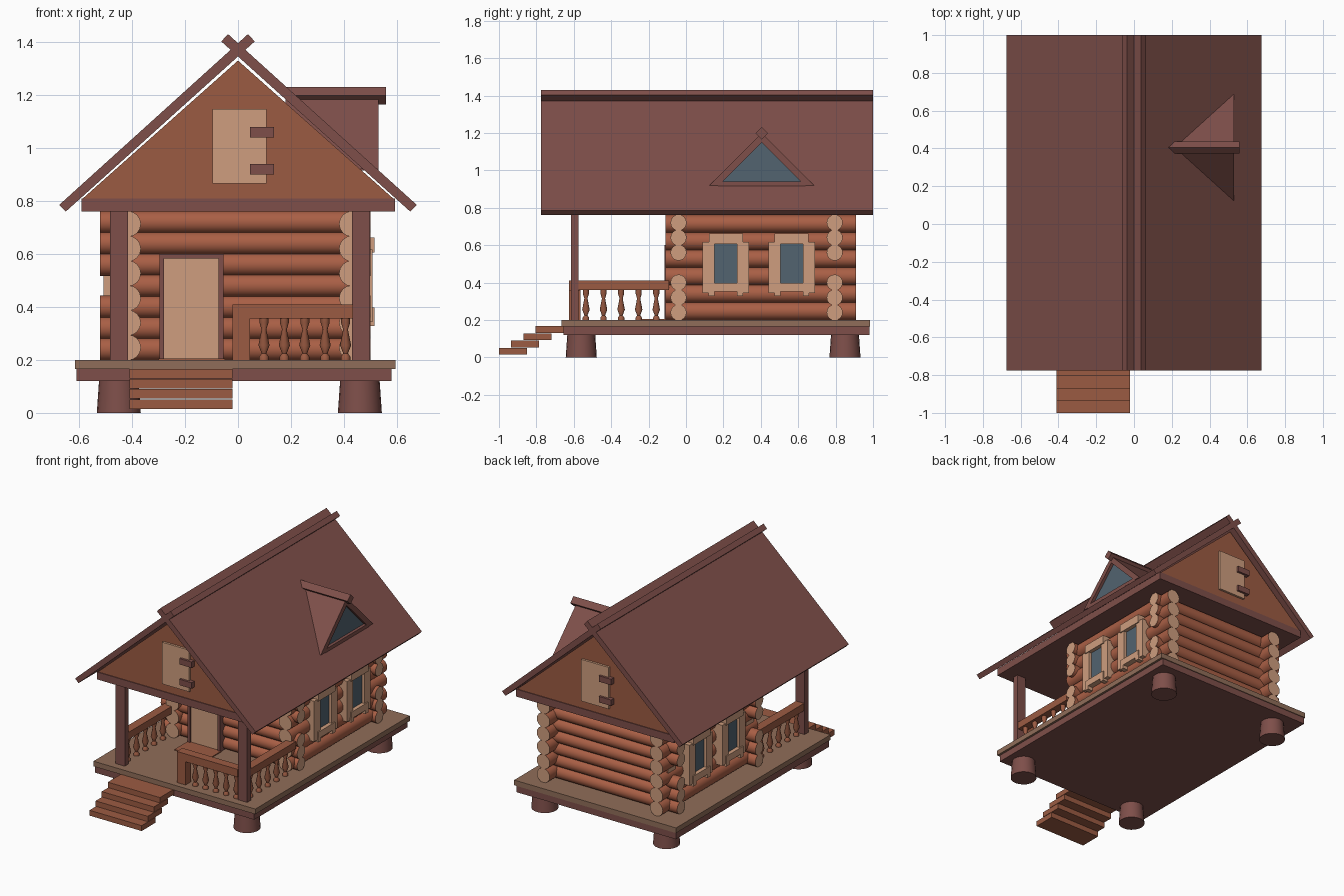
import bpy, bmesh, math
from mathutils import Matrix, Vector

old = bpy.data.objects.get("Cube")
if old:
    bpy.data.objects.remove(old, do_unlink=True)


def material(name, r, g, b):
    m = bpy.data.materials.new(name)
    m.use_nodes = True
    m.diffuse_color = (r, g, b, 1)
    m.node_tree.nodes["Principled BSDF"].inputs["Base Color"].default_value = (r, g, b, 1)
    return m


DARK = material("dark_red_brown", .21, .078, .068)
WOOD = material("orange_wood", .33, .105, .055)
LOG = material("log_bark", .40, .115, .06)
PALE = material("pale_wood", .62, .34, .21)
FLOOR = material("floor_boards", .28, .155, .10)
GLASS = material("glass", .085, .125, .16)


def finish(name, bm, *mats):
    bmesh.ops.recalc_face_normals(bm, faces=bm.faces)
    mesh = bpy.data.meshes.new(name)
    bm.to_mesh(mesh)
    bm.free()
    for m in mats:
        mesh.materials.append(m)
    ob = bpy.data.objects.new(name, mesh)
    bpy.context.collection.objects.link(ob)
    return ob


def box(name, x, y, z, mat):
    bm = bmesh.new()
    bmesh.ops.create_cube(bm, size=1)
    for v in bm.verts:
        v.co = Vector([(r[0] + r[1]) / 2 + c * (r[1] - r[0]) for c, r in zip(v.co, (x, y, z))])
    return finish(name, bm, mat)


def prism(name, pts, axis, start, end, mat):
    """Extrude a (horizontal, z) outline along the x or y axis."""
    bm = bmesh.new()
    place = (lambda h, z: (start, h, z)) if axis == "x" else (lambda h, z: (h, start, z))
    face = bm.faces.new([bm.verts.new(place(*p)) for p in pts])
    new = bmesh.ops.extrude_face_region(bm, geom=[face])["geom"]
    step = Vector((end - start, 0, 0) if axis == "x" else (0, end - start, 0))
    bmesh.ops.translate(bm, vec=step, verts=[g for g in new if isinstance(g, bmesh.types.BMVert)])
    return finish(name, bm, mat)


def smooth(ob):
    bpy.ops.object.select_all(action="DESELECT")
    ob.select_set(True)
    bpy.context.view_layer.objects.active = ob
    bpy.ops.object.shade_smooth_by_angle(angle=math.radians(40))


def log(name, axis, start, end, side, z, radius):
    """Round log with pale cut ends."""
    bm = bmesh.new()
    bmesh.ops.create_cone(bm, cap_ends=True, segments=16, radius1=radius, radius2=radius, depth=end - start)
    turn = Matrix.Rotation(math.pi / 2, 4, "Y" if axis == "x" else "X")
    mid = (start + end) / 2
    spot = (mid, side, z) if axis == "x" else (side, mid, z)
    bmesh.ops.transform(bm, matrix=Matrix.Translation(spot) @ turn, verts=bm.verts)
    for f in bm.faces:
        f.material_index = 1 if len(f.verts) > 4 else 0
    smooth(finish(name, bm, LOG, PALE))


def baluster(x, y):
    """Turned spindle standing on the floor."""
    profile = [(.018, 0), (.018, .012), (.009, .025), (.021, .055), (.009, .115), (.017, .14), (.017, .165)]
    bm = bmesh.new()
    rings = []
    for r, h in profile:
        ring = []
        for i in range(10):
            a = math.tau * i / 10
            ring.append(bm.verts.new((x + r * math.cos(a), y + r * math.sin(a), .2 + h)))
        rings.append(ring)
    for low, high in zip(rings, rings[1:]):
        for i in range(10):
            j = (i + 1) % 10
            bm.faces.new((low[i], low[j], high[j], high[i]))
    smooth(finish("baluster", bm, WOOD))


# Foundation: stumps, base beam, floor
for x in (-.45, .46):
    for y in (-.56, .85):
        bm = bmesh.new()
        bmesh.ops.create_cone(bm, cap_ends=True, segments=20, radius1=.083, radius2=.074, depth=.13,
                              matrix=Matrix.Translation((x, y, .065)))
        smooth(finish("foundation_stump", bm, DARK))
box("base_beam", (-.61, .58), (-.655, .98), (.12, .165), DARK)
box("floor", (-.615, .595), (-.665, .985), (.165, .2), FLOOR)

# Entrance steps
for i in range(4):
    y, z = -1 + i * .065, .015 + i * .0385
    box("step", (-.41, -.02), (y, y + .15), (z, z + .036), WOOD)

# Log walls: side logs run along y, end logs along x
for x in (-.415, .43):
    for i in range(6):
        log("side_wall_log", "y", -.11, .91, x, .2467 + i * .0933, .0485)
for y in (-.04, .795):
    for i in range(7):
        reach = .44 if i == 3 else .51
        log("end_wall_log", "x", -reach - .01, reach - .01, y, .24 + i * .08, .043)

# Door and mat
for x in ((-.297, -.279), (-.073, -.055)):
    box("door_jamb", x, (-.115, -.04), (.2, .6), DARK)
box("door_lintel", (-.279, -.073), (-.115, -.04), (.582, .6), DARK)
box("door_leaf", (-.279, -.073), (-.105, -.04), (.2, .582), PALE)
box("door_mat", (-.3, -.05), (-.25, -.105), (.2, .206), WOOD)

# Side windows with pale casings
for s in (-1, 1):
    def span(a, b):
        return tuple(sorted((s * a, s * b)))
    for c in (.213, .565):
        box("window_glass", span(.43, .488), (c - .065, c + .065), (.38, .62), GLASS)
        for e in (-1, 1):
            jamb = sorted((c + e * .06, c + e * .125))
            box("window_jamb", span(.43, .508), jamb, (.343, .617), PALE)
            ear = sorted((c + e * .06, c + e * .092))
            box("window_sill_ear", span(.43, .515), ear, (.328, .36), PALE)
        box("window_header", span(.43, .515), (c - .091, c + .091), (.605, .662), PALE)
        box("window_sill", span(.43, .515), (c - .091, c + .091), (.352, .397), PALE)

# Porch posts and railings
for x in (-.45, .465):
    box("porch_post", (x - .034, x + .034), (-.615, -.575), (.2, .765), DARK)
    box("side_rail", (x - .03, x + .03), (-.575, -.09), (.36, .41), WOOD)
    for i in range(5):
        baluster(x, -.535 + i * .094)
box("front_rail", (-.02, .435), (-.625, -.565), (.357, .41), WOOD)
box("front_newel", (-.02, .045), (-.625, -.565), (.2, .357), WOOD)
for i in range(5):
    baluster(.098 + i * .077, -.595)

# Attic block and gables
box("ceiling_beam", (-.59, .593), (-.665, .97), (.76, .81), DARK)
prism("attic", [(-.585, .81), (.585, .81), (0, 1.33)], "y", -.66, .965, WOOD)

# Gable shutters; the back one is turned half way round
for s, y in ((1, -.66), (-1, .965)):
    def put(name, a, b, depth, z, mat):
        box(name, sorted((s * a, s * b)), sorted((y, y - s * depth)), z, mat)
    put("gable_shutter", -.097, .108, .015, (.865, 1.147), PALE)
    for z in (.9, 1.04):
        put("shutter_hinge", .045, .136, .03, (z, z + .04), DARK)

# Roof slabs crossing at the ridge
for s in (-1, 1):
    outline = [(.675, .785), (.65, .76), (-.063, 1.402), (-.038, 1.43)]
    prism("roof_slab", [(s * x, z) for x, z in outline], "y", -.775, 1, DARK)

# Dormer on the left slope
MID = .405
for s in (-1, 1):
    outline = [(.28, .92), (0, 1.2), (0, 1.15), (.23, .92)]
    prism("dormer_slope", [(MID + s * h, z) for h, z in outline], "x", .18, .53, DARK)
box("dormer_sill", (.4, .53), (MID - .235, MID + .235), (.915, .94), DARK)
prism("dormer_glass", [(MID - .24, .92), (MID + .24, .92), (MID, 1.16)], "x", .2, .51, GLASS)
prism("dormer_ridge", [(MID - .033, 1.198), (MID, 1.165), (MID + .033, 1.198), (MID, 1.231)],
      "x", .18, .558, DARK)
